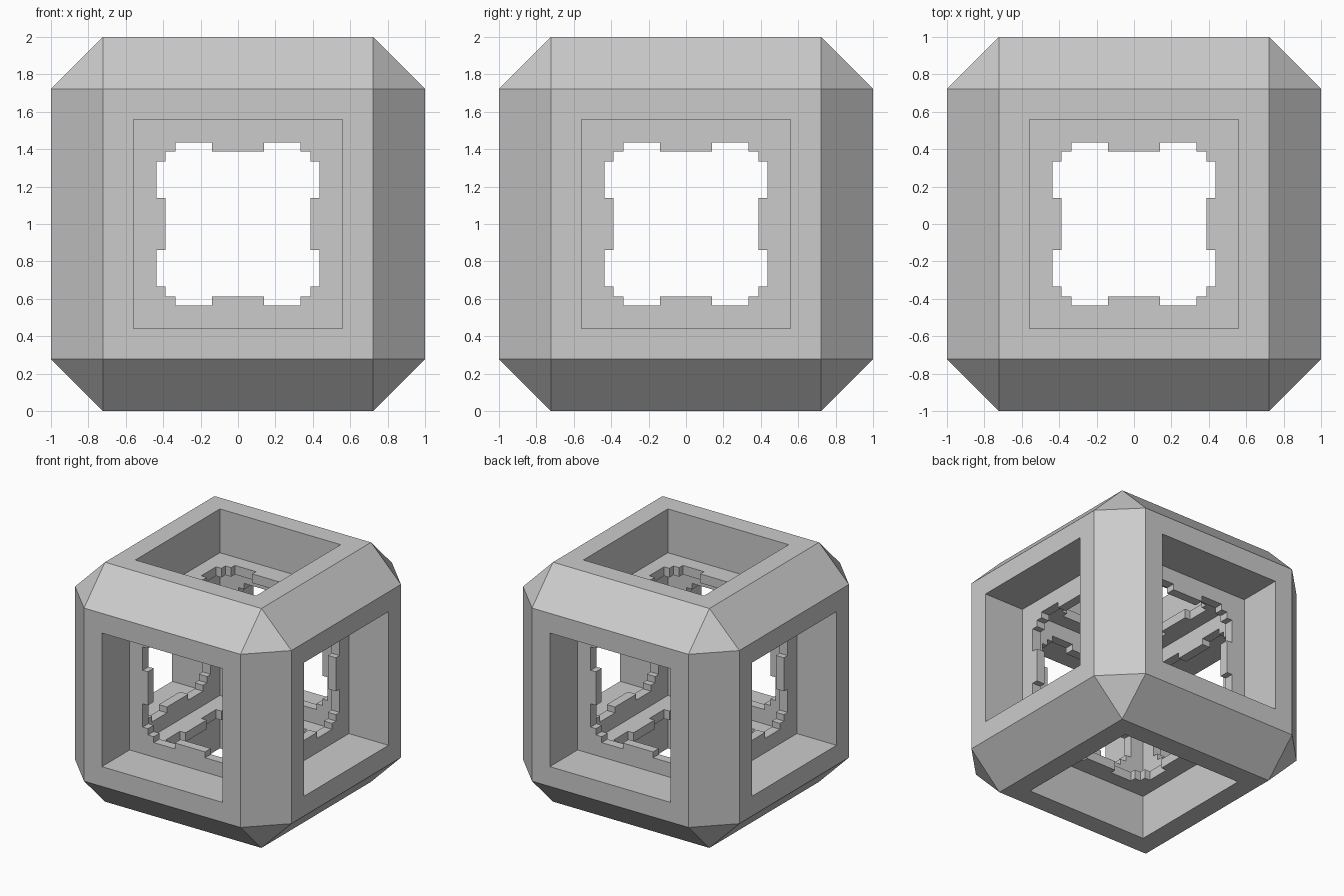
import bpy
import bmesh
from math import pi
from mathutils import Euler, Matrix, Vector

if "Cube" in bpy.data.objects:
    bpy.data.objects.remove(bpy.data.objects["Cube"], do_unlink=True)

CHAMFER = 0.277          # width of the edge chamfers
OPENING = 0.558          # half width of the square pockets and the cavity
PLATE_FACE = 0.634       # distance of each plate's outer face from the centre
CENTRE = Vector((0, 0, 1))

grey = bpy.data.materials.new("grey")
grey.use_nodes = True
grey.diffuse_color = (0.6, 0.6, 0.6, 1)
grey.node_tree.nodes["Principled BSDF"].inputs["Base Color"].default_value = grey.diffuse_color


def add_object(name, data):
    obj = bpy.data.objects.new(name, data)
    bpy.context.collection.objects.link(obj)
    return obj


# Outer frame: chamfered cube with a square pocket through every side
bm = bmesh.new()
bmesh.ops.create_cube(bm, size=2)
bmesh.ops.bevel(bm, geom=bm.edges[:], offset=CHAMFER, offset_type='OFFSET',
                segments=1, profile=0.5, affect='EDGES')
bm.normal_update()
sides = [f for f in bm.faces if max(abs(c) for c in f.normal) > 0.99]
for side in sides:
    normal = side.normal.copy()
    bmesh.ops.inset_individual(bm, faces=[side], thickness=1 - CHAMFER - OPENING,
                               use_even_offset=True)
    rim = side.edges[:]
    bmesh.ops.delete(bm, geom=[side], context='FACES_ONLY')
    walls = bmesh.ops.extrude_edge_only(bm, edges=rim)["geom"]
    inner = [v for v in walls if isinstance(v, bmesh.types.BMVert)]
    bmesh.ops.translate(bm, verts=inner, vec=normal * (OPENING - 1))
bmesh.ops.remove_doubles(bm, verts=bm.verts[:], dist=0.001)
bmesh.ops.recalc_face_normals(bm, faces=bm.faces[:])
frame_mesh = bpy.data.meshes.new("frame")
bm.to_mesh(frame_mesh)
bm.free()
frame_mesh.materials.append(grey)
add_object("frame", frame_mesh).location = CENTRE

# Plate profile: a square with a notched hole
EDGE, NOTCH, START, END = 0.388, 0.437, 0.14, 0.335
half = [(EDGE, START), (NOTCH, START), (NOTCH, END), (EDGE, END)]
quarter = half + [(EDGE, EDGE)] + [(y, x) for x, y in reversed(half)]


def four_turns(points):
    return [Matrix.Rotation(turn * pi / 2, 2) @ Vector(p)
            for turn in range(4) for p in points]


curve = bpy.data.curves.new("plate_profile", 'CURVE')
curve.dimensions = '2D'
curve.fill_mode = 'BOTH'
curve.extrude = (PLATE_FACE - OPENING) / 2
for outline in (four_turns([(OPENING, OPENING)]), four_turns(quarter)):
    spline = curve.splines.new('POLY')
    spline.points.add(len(outline) - 1)
    for point, (x, y) in zip(spline.points, outline):
        point.co = (x, y, 0, 1)
    spline.use_cyclic_u = True

profile = add_object("plate_profile", curve)
bpy.context.view_layer.update()
evaluated = profile.evaluated_get(bpy.context.evaluated_depsgraph_get())
plate_mesh = bpy.data.meshes.new_from_object(evaluated)
bpy.data.objects.remove(profile, do_unlink=True)
plate_mesh.materials.clear()
plate_mesh.materials.append(grey)

# Weld the caps to the rims so each plate is one solid
bm = bmesh.new()
bm.from_mesh(plate_mesh)
bmesh.ops.remove_doubles(bm, verts=bm.verts[:], dist=0.0001)
bmesh.ops.recalc_face_normals(bm, faces=bm.faces[:])
for face in bm.faces:
    face.smooth = False
bm.to_mesh(plate_mesh)
bm.free()

# One plate at the bottom of each pocket
directions = {
    "top": (0, 0, 0), "bottom": (pi, 0, 0),
    "front": (pi / 2, 0, 0), "back": (-pi / 2, 0, 0),
    "left": (0, pi / 2, 0), "right": (0, -pi / 2, 0),
}
for name, angles in directions.items():
    plate = add_object(name + "_plate", plate_mesh)
    plate.rotation_euler = angles
    outward = Euler(angles).to_matrix() @ Vector((0, 0, 1))
    plate.location = CENTRE + outward * (PLATE_FACE + OPENING) / 2
